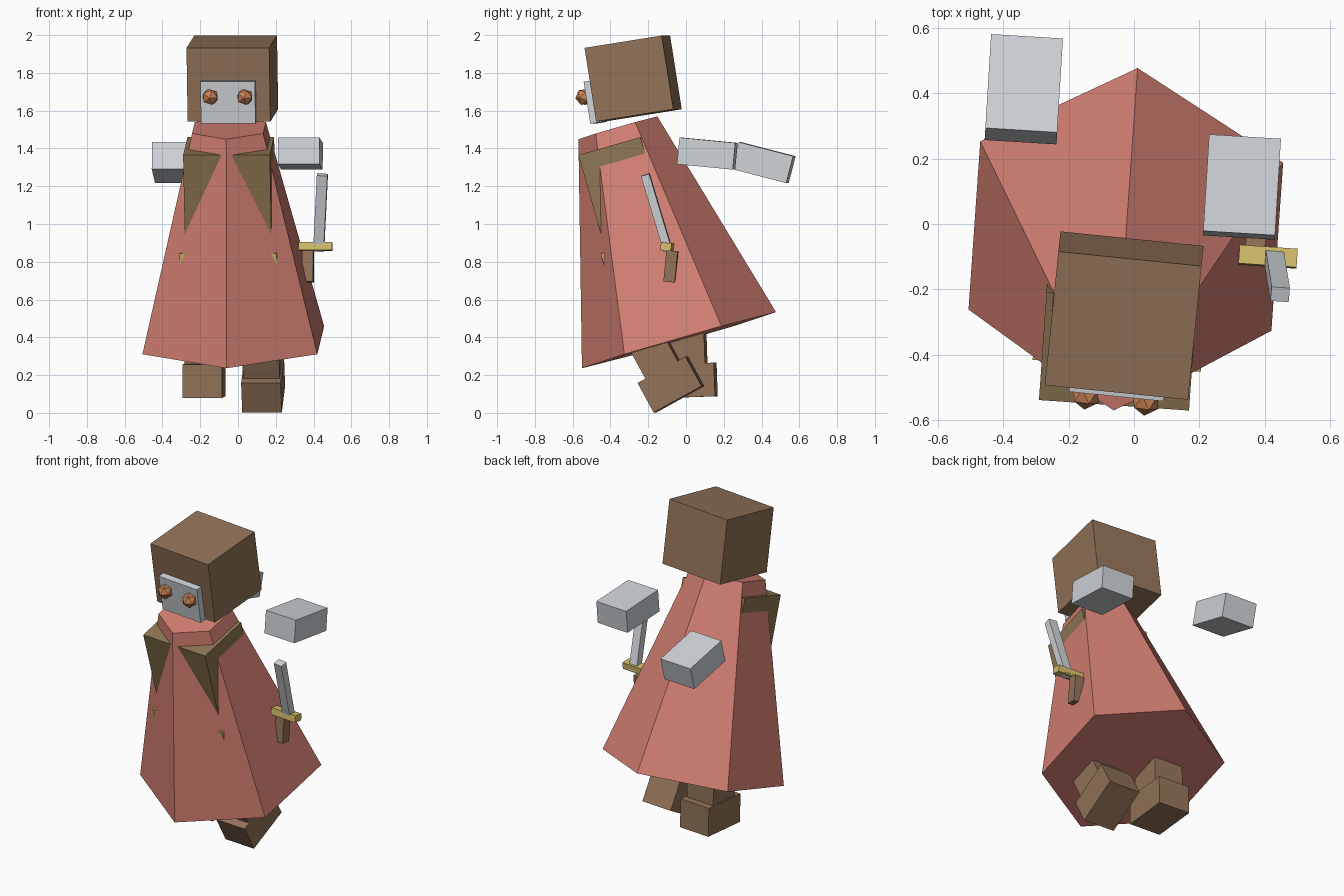
import bpy
import bmesh
from math import radians
from mathutils import Matrix, Vector, Euler

old = bpy.data.objects.get("Cube")
if old:
    bpy.data.objects.remove(old, do_unlink=True)


def material(name, color):
    mat = bpy.data.materials.new(name)
    mat.use_nodes = True
    mat.diffuse_color = (*color, 1)
    mat.node_tree.nodes["Principled BSDF"].inputs["Base Color"].default_value = (*color, 1)
    return mat


BROWN = material("brown", (0.29, 0.17, 0.098))
LEATHER = material("leather", (0.275, 0.18, 0.085))
ROBE = material("robe red", (0.66, 0.215, 0.17))
STEEL = material("pale steel", (0.62, 0.65, 0.68))
GOLD = material("gold", (0.66, 0.515, 0.145))
COPPER = material("copper", (0.58, 0.23, 0.09))


def frame(loc, rot):
    """Placement matrix from a position and angles in degrees."""
    angles = Euler([radians(a) for a in rot])
    return Matrix.Translation(loc) @ angles.to_matrix().to_4x4()


def finish(name, bm, matrix, mat):
    mesh = bpy.data.meshes.new(name)
    bm.to_mesh(mesh)
    bm.free()
    mesh.materials.append(mat)
    obj = bpy.data.objects.new(name, mesh)
    obj.matrix_world = matrix
    bpy.context.collection.objects.link(obj)
    return obj


def box(name, size, matrix, mat, center=(0, 0, 0)):
    bm = bmesh.new()
    bmesh.ops.create_cube(bm, size=1)
    bmesh.ops.scale(bm, vec=size, verts=bm.verts)
    bmesh.ops.translate(bm, vec=center, verts=bm.verts)
    return finish(name, bm, matrix, mat)


# Head with face plate and eyes
head = frame((-0.03, -0.28, 1.77), (9, 0, -5.8))
box("head", (0.44, 0.416, 0.395), head, BROWN)
box("face_plate", (0.29, 0.06, 0.225), head, STEEL, (0, -0.218, -0.09))
for side, x in (("right", -0.092), ("left", 0.092)):
    bm = bmesh.new()
    bmesh.ops.create_icosphere(bm, subdivisions=1, radius=0.046)
    eye = head @ frame((x, -0.265, -0.057), (90, 0, 0))
    finish(side + "_eye", bm, eye, COPPER)

# Six-sided robe, leaning forward
body = frame((-0.025, -0.037, 0.385), (16.1, 0, -4))
bm = bmesh.new()
bmesh.ops.create_cone(bm, cap_ends=True, segments=6, radius1=0.536, radius2=0.218, depth=1.17)
bmesh.ops.translate(bm, vec=(0, 0, 0.585), verts=bm.verts)
finish("robe", bm, body, ROBE)

# Torso and belt, whose corners show through the robe
box("torso", (0.46, 0.343, 0.735), body, LEATHER, (0, -0.055, 0.7175))
box("belt", (0.516, 0.4, 0.1), body, GOLD, (0, -0.055, 0.5))

# Legs and feet, one stepping back
for side, loc, pitch in (("left", (0.133, -0.08, 0.15), 28.8),
                         ("right", (-0.18, 0.013, 0.172), 2)):
    step = frame(loc, (pitch, 0, -4))
    box(side + "_foot", (0.21, 0.29, 0.178), step, BROWN)
    box(side + "_leg", (0.195, 0.195, 0.36), step, BROWN, (0, 0, 0.18))

# Floating hands
box("left_hand", (0.22, 0.297, 0.142), frame((0.33, 0.113, 1.373), (-5.5, 0, -3.5)), STEEL)
box("right_hand", (0.22, 0.297, 0.147), frame((-0.337, 0.412, 1.325), (-14.5, 0, -3.5)), STEEL)

# Short sword
box("sword_blade", (0.056, 0.045, 0.42), frame((0.437, -0.155, 1.06), (16.5, 4, -4)), STEEL)
box("sword_guard", (0.178, 0.057, 0.042), frame((0.41, -0.1, 0.88), (-6, 0, -4)), GOLD)
box("sword_handle", (0.06, 0.06, 0.165), frame((0.37, -0.08, 0.775), (-5.5, 0, -4)), BROWN)
